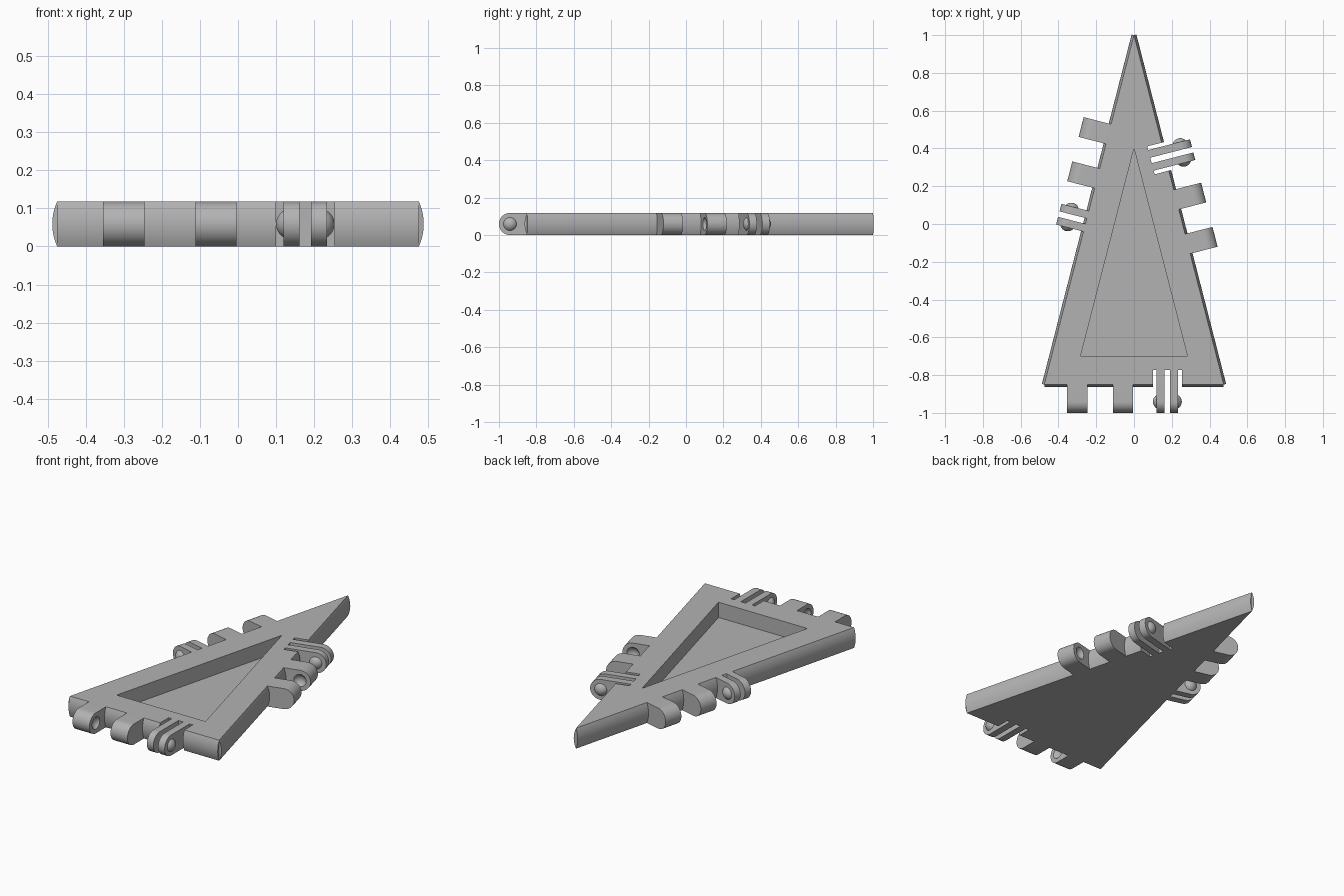
import bpy, bmesh, math
from mathutils import Matrix, Vector

cube = bpy.data.objects.get("Cube")
if cube:
    bpy.data.objects.remove(cube, do_unlink=True)

H = 0.118            # plate thickness
BULGE = 0.013        # outward bow of the edges
REACH = 0.15         # how far the hinge parts stick out
R = H / 2
CAP, CAP_H = 0.035, 0.02                      # snap button radius and height
BALL = (CAP ** 2 + CAP_H ** 2) / (2 * CAP_H)  # sphere the button is cut from
AXIS = REACH - R                              # hinge axis distance from the edge

grey = bpy.data.materials.new("plain grey")
grey.use_nodes = True
grey.diffuse_color = (0.45, 0.45, 0.45, 1)
grey.node_tree.nodes["Principled BSDF"].inputs["Base Color"].default_value = (0.45, 0.45, 0.45, 1)


def finish(name, bm, frame=Matrix()):
    bm.transform(frame)
    bmesh.ops.recalc_face_normals(bm, faces=bm.faces)
    mesh = bpy.data.meshes.new(name)
    bm.to_mesh(mesh)
    bm.free()
    mesh.materials.append(grey)
    ob = bpy.data.objects.new(name, mesh)
    bpy.context.collection.objects.link(ob)
    return ob


def prism(name, points, along, frame=Matrix()):
    """Extrude a closed outline by a vector."""
    bm = bmesh.new()
    face = bm.faces.new([bm.verts.new(p) for p in points])
    new = bmesh.ops.extrude_face_region(bm, geom=[face])["geom"]
    bmesh.ops.translate(bm, vec=along, verts=[v for v in new if isinstance(v, bmesh.types.BMVert)])
    return finish(name, bm, frame)


def ball(name, t, frame, cut=None, side=1):
    """Sphere on the hinge axis, optionally kept only beyond a plane."""
    bm = bmesh.new()
    bmesh.ops.create_uvsphere(bm, u_segments=32, v_segments=24, radius=BALL,
                              matrix=Matrix.Translation((AXIS, t, R)) @ Matrix.Rotation(math.pi / 2, 4, "X"))
    if cut is not None:
        bmesh.ops.bisect_plane(bm, geom=bm.verts[:] + bm.edges[:] + bm.faces[:],
                               plane_co=(0, cut, 0), plane_no=(0, side, 0), clear_inner=True)
    return finish(name, bm, frame)


def carve(ob, cutter):
    mod = ob.modifiers.new("cut", "BOOLEAN")
    mod.operation = "DIFFERENCE"
    mod.solver = "EXACT"
    mod.object = cutter
    bpy.context.view_layer.objects.active = ob
    bpy.ops.object.modifier_apply(modifier=mod.name)


def discard(ob):
    bpy.data.objects.remove(ob, do_unlink=True)


def hinge_bar(name, d0, t0, t1, frame):
    """Bar with a half-round end, running outward from the edge."""
    arc = [(AXIS + R * math.cos(a), t0, R + R * math.sin(a))
           for a in (math.pi * (i / 24 - 0.5) for i in range(25))]
    return prism(name, [(d0, t0, H), (d0, t0, 0)] + arc, (0, t1 - t0, 0), frame)


# Triangular plate with a shallow triangular tray
corners = [Vector((-0.475, -0.85, 0)), Vector((0.475, -0.85, 0)), Vector((0, 1, 0))]
plate = prism("plate", corners, (0, 0, H))
tray = prism("tray_cutter", [(-0.283, -0.7, 0.03), (0.283, -0.7, 0.03), (0, 0.4, 0.03)], (0, 0, 0.2))
carve(plate, tray)
discard(tray)

# Bowed edge, two knuckles and a snap fork on each side
for i, (side, shift) in enumerate((("front", 0), ("left", 0.114), ("right", -0.114))):
    a, b = corners[i], corners[(i + 1) % 3]
    t = (b - a).normalized()
    out = Vector((t.y, -t.x, 0))
    mid = (a + b) / 2
    half = (b - a).length / 2
    frame = Matrix((out, t, Vector((0, 0, 1)))).transposed().to_4x4()
    frame.translation = mid

    zs = [H * k / 12 for k in range(13)]
    bow = [(BULGE * (1 - ((z - R) / R) ** 2), -half, z) for z in zs]
    edge = prism(side + "_edge", bow, (0, 2 * half, 0), frame)

    frame = frame @ Matrix.Translation((0, shift, 0))
    # Knuckles with facing sockets
    for label, t0, t1, socket in (("first", -0.354, -0.246, -0.246), ("second", -0.112, -0.004, -0.112)):
        knuckle = hinge_bar(f"{side}_{label}_knuckle", 0, t0, t1, frame)
        away = 1 if socket == t1 else -1
        cutter = ball("socket_cutter", socket + away * (BALL - CAP_H), frame)
        carve(knuckle, cutter)
        discard(cutter)

    # Notch for the fork
    d = -0.078
    notch = prism("notch_cutter", [(d, 0.1, -0.1), (0.2, 0.1, -0.1), (0.2, 0.1, 0.3), (d, 0.1, 0.3)],
                  (0, 0.153, 0), frame)
    carve(plate, notch)
    carve(edge, notch)
    discard(notch)

    # Fork prongs with outward snap buttons
    for label, t0, t1, face, s in (("first", 0.12, 0.161, 0.12, -1), ("second", 0.191, 0.233, 0.233, 1)):
        hinge_bar(f"{side}_{label}_prong", d, t0, t1, frame)
        ball(f"{side}_{label}_button", face - s * (BALL - CAP_H), frame, face, s)

# Smooth round surfaces, keep corners crisp
bpy.ops.object.select_all(action="DESELECT")
for ob in bpy.context.collection.objects:
    if ob.type == "MESH" and grey.name in ob.data.materials:
        ob.select_set(True)
        bpy.context.view_layer.objects.active = ob
bpy.ops.object.shade_smooth_by_angle(angle=math.radians(30))
